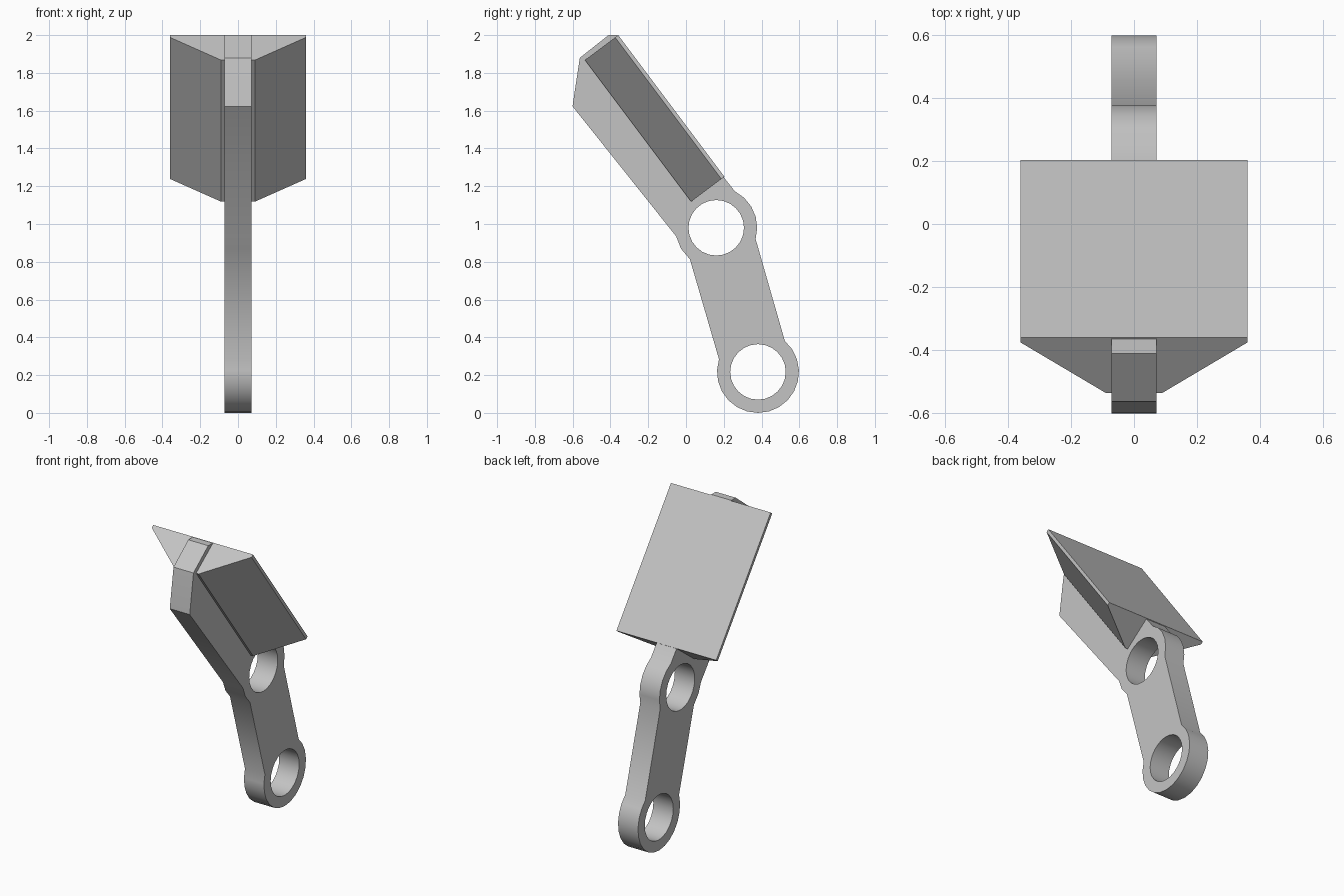
import bpy
import bmesh
from math import radians, cos, sin

if "Cube" in bpy.data.objects:
    bpy.data.objects.remove(bpy.data.objects["Cube"])

grey = bpy.data.materials.new("light grey")
grey.use_nodes = True
grey.diffuse_color = (0.55, 0.55, 0.55, 1)
grey.node_tree.nodes["Principled BSDF"].inputs["Base Color"].default_value = (0.55, 0.55, 0.55, 1)


def arc(centre, radius, start, end, steps):
    """Points on a circle in the side plane, angles in degrees."""
    points = []
    for i in range(steps + 1):
        a = radians(start + (end - start) * i / steps)
        points.append((centre[0] + radius * cos(a), centre[1] + radius * sin(a)))
    return points


def finish(bm, name):
    bmesh.ops.recalc_face_normals(bm, faces=bm.faces[:])
    mesh = bpy.data.meshes.new(name)
    bm.to_mesh(mesh)
    bm.free()
    mesh.materials.append(grey)
    obj = bpy.data.objects.new(name, mesh)
    bpy.context.collection.objects.link(obj)
    bpy.ops.object.select_all(action='DESELECT')
    obj.select_set(True)
    bpy.context.view_layer.objects.active = obj
    bpy.ops.object.shade_smooth_by_angle(angle=radians(30))


# Bent arm: side outline with two ring ends and round holes
lower, upper = (0.381, 0.217), (0.16, 0.98)
ring, hole, half_width = 0.217, 0.147, 0.072
outline = [(-0.41, 2.0), (-0.364, 2.0), (0.19, 1.26)]
outline += arc(upper, ring, 63, -16, 5)
outline += arc(lower, ring, 49, -198, 16)
outline += arc(upper, ring, 230, 192, 2)
outline += [(-0.592, 1.612), (-0.6, 1.623), (-0.599, 1.637), (-0.562, 1.88)]
loops = [outline] + [arc(c, hole, 0, 345, 23) for c in (lower, upper)]

bm = bmesh.new()
edges = []
for loop in loops:
    verts = [bm.verts.new((-half_width, y, z)) for y, z in loop]
    edges += [bm.edges.new((verts[i - 1], verts[i])) for i in range(len(verts))]
bmesh.ops.triangle_fill(bm, use_beauty=True, edges=edges)
extruded = bmesh.ops.extrude_face_region(bm, geom=bm.faces[:], use_keep_orig=True)
moved = [g for g in extruded["geom"] if isinstance(g, bmesh.types.BMVert)]
bmesh.ops.translate(bm, verts=moved, vec=(2 * half_width, 0, 0))
finish(bm, "bent_arm")

# Wedge head: flat plate above, tapering to a narrow keel around the arm
section = [(0.36, 0), (0.36, -0.02), (0.09, -0.22),
           (-0.09, -0.22), (-0.36, -0.02), (-0.36, 0)]
bm = bmesh.new()
ends = []
for along in (0, 0.937):
    ends.append([bm.verts.new((x, -0.359 + 0.6 * along + 0.8 * up,
                               2.0 - 0.8 * along + 0.6 * up)) for x, up in section])
top, bottom = ends
bm.faces.new(top)
bm.faces.new(bottom)
for i in range(len(section)):
    bm.faces.new((top[i - 1], top[i], bottom[i], bottom[i - 1]))
finish(bm, "wedge_head")
